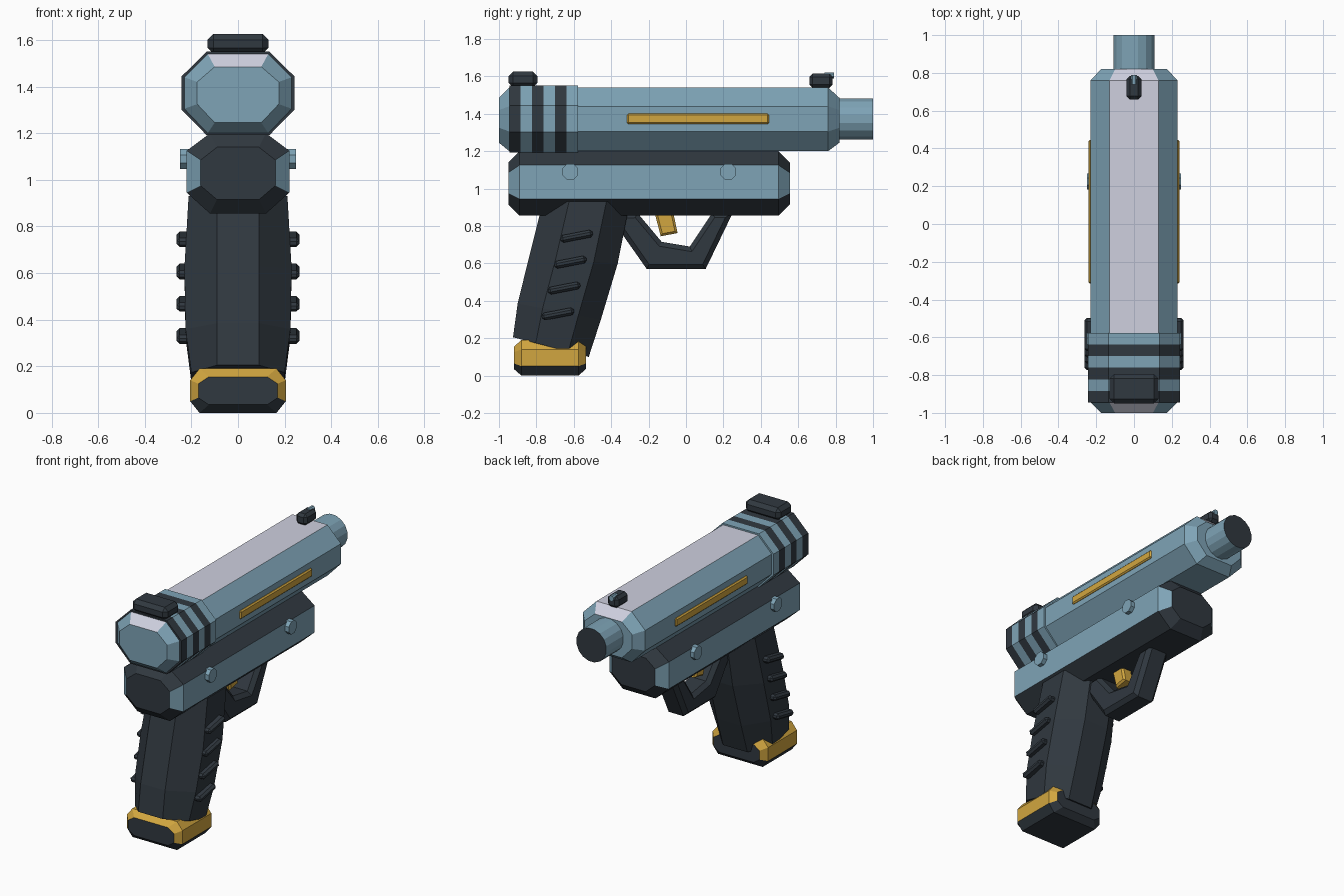
import bpy, bmesh, math
from mathutils import Matrix, Vector

if "Cube" in bpy.data.objects:
    bpy.data.objects.remove(bpy.data.objects["Cube"])


def material(name, rgb):
    m = bpy.data.materials.new(name)
    m.diffuse_color = (*rgb, 1)
    m.use_nodes = True
    m.node_tree.nodes["Principled BSDF"].inputs["Base Color"].default_value = m.diffuse_color
    return m


BLUE = material("steel blue", (0.21, 0.37, 0.47))
DARK = material("charcoal", (0.03, 0.04, 0.051))
GOLD = material("gold", (0.64, 0.38, 0.05))
LIGHT = material("pale silver", (0.62, 0.63, 0.74))


def finish(bm, name, mats, rule=None):
    bmesh.ops.recalc_face_normals(bm, faces=bm.faces[:])
    bm.normal_update()
    if rule:
        for f in bm.faces:
            f.material_index = rule(f.normal, f.calc_center_median())
    me = bpy.data.meshes.new(name)
    bm.to_mesh(me)
    bm.free()
    for m in mats:
        me.materials.append(m)
    ob = bpy.data.objects.new(name, me)
    bpy.context.collection.objects.link(ob)
    return ob


def loft(name, rings, mats, rule=None):
    """Skin a list of equal-length point rings and cap both ends."""
    bm = bmesh.new()
    rows = [[bm.verts.new(p) for p in r] for r in rings]
    n = len(rows[0])
    for a, b in zip(rows, rows[1:]):
        for i in range(n):
            j = (i + 1) % n
            bm.faces.new((a[i], a[j], b[j], b[i]))
    bm.faces.new(rows[0])
    bm.faces.new(rows[-1])
    return finish(bm, name, mats, rule)


def octagon(y, w, wf, z0, z1, zl, zu):
    """Octagon across y: half width w, half flat wf, side flat from zl to zu."""
    return [(wf, y, z0), (w, y, zl), (w, y, zu), (wf, y, z1),
            (-wf, y, z1), (-w, y, zu), (-w, y, zl), (-wf, y, z0)]


def box(name, center, size, mat, bevel, tilt=0.0):
    bm = bmesh.new()
    bmesh.ops.create_cube(bm, size=1)
    bmesh.ops.scale(bm, vec=size, verts=bm.verts)
    bmesh.ops.bevel(bm, geom=bm.edges[:], offset=bevel, segments=1, affect='EDGES')
    bmesh.ops.transform(bm, verts=bm.verts, matrix=Matrix.Translation(center) @ Matrix.Rotation(tilt, 4, 'X'))
    return finish(bm, name, [mat])


def cylinder(name, center, r, length, sides, axis, mats, rule=None):
    bm = bmesh.new()
    bmesh.ops.create_cone(bm, cap_ends=True, segments=sides, radius1=r, radius2=r, depth=length)
    turn = Matrix.Rotation(math.pi / sides, 4, 'Z')
    rot = Matrix.Rotation(math.pi / 2, 4, 'Y' if axis == 'X' else 'X')
    bmesh.ops.transform(bm, verts=bm.verts, matrix=Matrix.Translation(center) @ rot @ turn)
    return finish(bm, name, mats, rule)


def plate(name, outline, half, mat, bevel):
    """Extrude a (y, z) outline across x with chamfered rims."""
    bm = bmesh.new()
    f = bm.faces.new([bm.verts.new((-half, y, z)) for y, z in outline])
    ext = bmesh.ops.extrude_face_region(bm, geom=[f])
    vs = [v for v in ext["geom"] if isinstance(v, bmesh.types.BMVert)]
    bmesh.ops.translate(bm, verts=vs, vec=(2 * half, 0, 0))
    bm.normal_update()
    rims = [e for e in bm.edges if abs(e.verts[0].co.x - e.verts[1].co.x) < 1e-6]
    bmesh.ops.bevel(bm, geom=rims, offset=bevel, segments=1, affect='EDGES')
    return finish(bm, name, [mat])


# Slide with tapered ends and pale top strip
body = (0.23, 0.13, 1.20, 1.54, 1.305, 1.44)
tip = (0.175, 0.10, 1.245, 1.485, 1.325, 1.42)
loft("slide", [octagon(-1.0, *tip), octagon(-0.945, *body), octagon(0.76, *body), octagon(0.82, *tip)],
     [BLUE, LIGHT], lambda n, c: int(n.z > 0.3 and abs(n.x) < 0.1))

# Striped rear collar
step = 0.368 / 6
loft("rear_collar", [octagon(-0.945 + i * step, 0.243, 0.135, 1.192, 1.55, 1.302, 1.443) for i in range(7)],
     [BLUE, DARK],
     lambda n, c: int(n.y < -0.9 or (abs(n.y) < 0.9 and int((c.y + 0.945) / step) % 2 == 0)))

# Barrel with dark muzzle face
cylinder("barrel", (0, 0.90, 1.372), 0.112, 0.20, 16, 'Y', [BLUE, DARK], lambda n, c: int(n.y > 0.9))

# Lower frame
f_mid = (0.22, 0.12, 0.855, 1.20, 0.945, 1.125)
f_end = (0.16, 0.09, 0.915, 1.14, 0.975, 1.085)
loft("lower_frame", [octagon(-0.95, *f_end), octagon(-0.89, *f_mid), octagon(0.495, *f_mid), octagon(0.555, *f_end)],
     [DARK, BLUE], lambda n, c: int(abs(n.x) > abs(n.z) + 0.01))

# Grip: octagonal sections, (back y, back z, front y, front z, half width)
rings = []
for yb, zb, yf, zf, w in [(-0.765, 0.93, -0.30, 0.93, 0.212), (-0.84, 0.63, -0.365, 0.60, 0.23),
                          (-0.90, 0.385, -0.455, 0.30, 0.225), (-0.925, 0.205, -0.52, 0.10, 0.20)]:
    half = [(0.09, 0), (w, 0.3), (w, 0.73), (0.09, 1)]
    pts = half + [(-x, t) for x, t in reversed(half)]
    rings.append([(x, yb + (yf - yb) * t, zb + (zf - zb) * t) for x, t in pts])
loft("grip", rings, [DARK])

# Grip ridges, pins and inlay strips on both sides
for s, side in ((-1, "left"), (1, "right")):
    for i in range(4):
        box(f"grip_ridge_{side}_{i + 1}", (s * 0.235, -0.585 - 0.0333 * i, 0.745 - 0.1385 * i),
            (0.056, 0.175, 0.04), DARK, 0.013, math.radians(11))
    for i, y in enumerate((-0.62, 0.225)):
        cylinder(f"frame_pin_{side}_{i + 1}", (s * 0.22, y, 1.09), 0.046, 0.056, 8, 'X', [BLUE])
    box(f"inlay_strip_{side}", (s * 0.226, 0.065, 1.372), (0.03, 0.76, 0.056), GOLD, 0.008)

# Grip base: gold sides, dark ends and underside
b_mid = (0.205, 0.165, 0.0, 0.19, 0.05, 0.14)
b_end = (0.17, 0.125, 0.035, 0.155, 0.065, 0.125)
loft("grip_base", [octagon(-0.92, *b_end), octagon(-0.88, *b_mid), octagon(-0.575, *b_mid), octagon(-0.535, *b_end)],
     [GOLD, DARK], lambda n, c: int(abs(n.y) > 0.9 or n.z < -0.3))

# Trigger guard and trigger
plate("trigger_guard", [(-0.42, 0.86), (-0.34, 0.755), (-0.21, 0.57), (0.105, 0.57), (0.25, 0.87),
                        (0.14, 0.87), (0.02, 0.69), (-0.13, 0.715), (-0.26, 0.87)], 0.08, DARK, 0.025)
plate("trigger", [(-0.17, 0.88), (-0.135, 0.745), (-0.045, 0.762), (-0.07, 0.88)], 0.04, GOLD, 0.012)

# Sights
box("rear_sight", (0, -0.872, 1.583), (0.26, 0.155, 0.084), DARK, 0.024)
box("front_sight", (0, 0.722, 1.576), (0.08, 0.125, 0.076), DARK, 0.018)
cylinder("front_sight_bead", (0, 0.765, 1.605), 0.018, 0.05, 8, 'Y', [BLUE])
